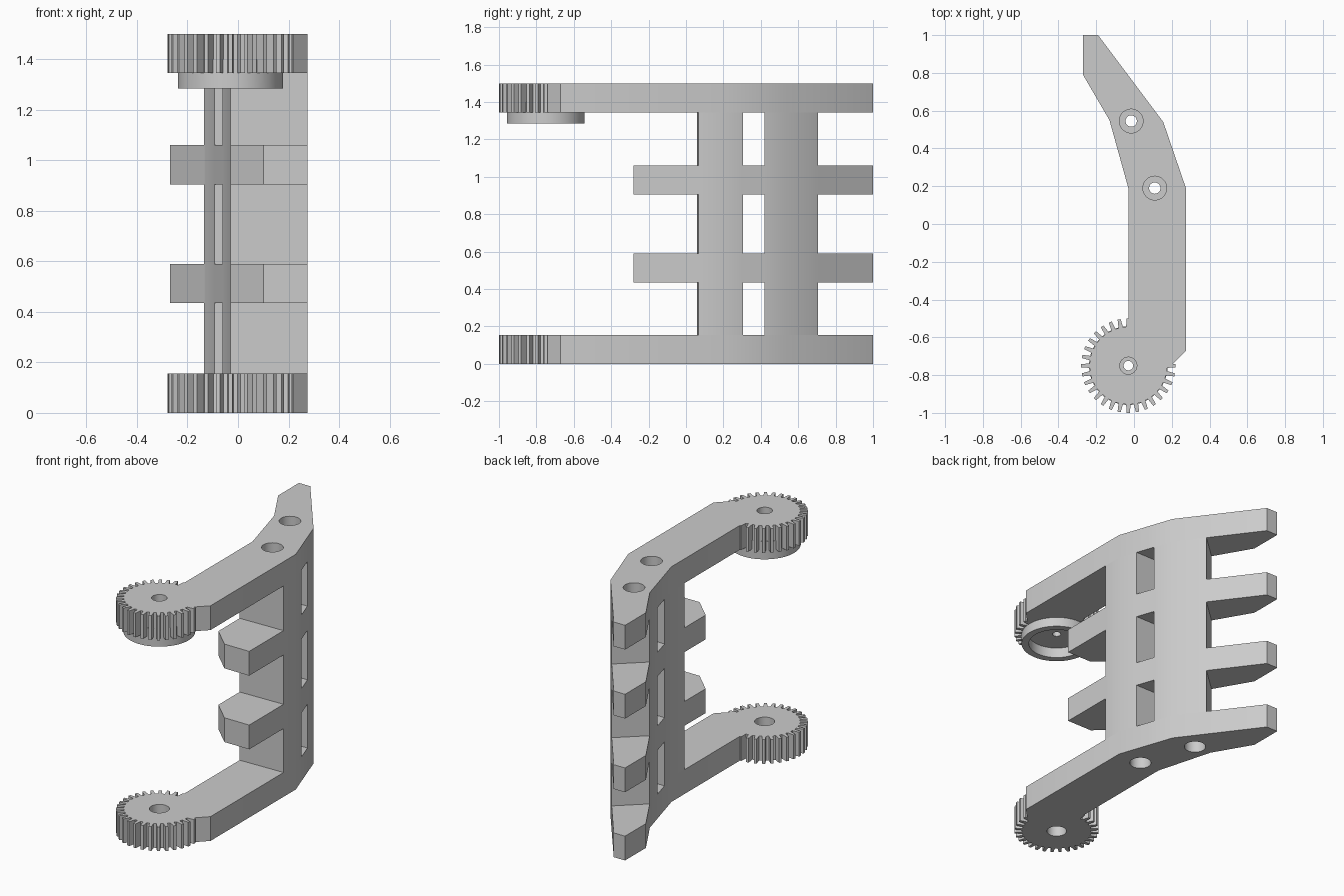
import bpy, bmesh, math
from math import cos, sin, pi

if "Cube" in bpy.data.objects:
    bpy.data.objects.remove(bpy.data.objects["Cube"], do_unlink=True)

grey = bpy.data.materials.new("light_grey")
grey.use_nodes = True
grey.diffuse_color = (0.6, 0.6, 0.6, 1)
grey.node_tree.nodes["Principled BSDF"].inputs["Base Color"].default_value = (0.6, 0.6, 0.6, 1)


def prism(name, points, z0, z1):
    """Extrude a flat outline from z0 to z1."""
    bm = bmesh.new()
    base = bm.faces.new([bm.verts.new((x, y, z0)) for x, y in points])
    top = bmesh.ops.extrude_face_region(bm, geom=[base])["geom"]
    for v in top:
        if isinstance(v, bmesh.types.BMVert):
            v.co.z = z1
    bmesh.ops.recalc_face_normals(bm, faces=bm.faces)
    mesh = bpy.data.meshes.new(name)
    bm.to_mesh(mesh)
    bm.free()
    mesh.materials.append(grey)
    obj = bpy.data.objects.new(name, mesh)
    bpy.context.collection.objects.link(obj)
    return obj


def disc(name, centre, radius, z0, z1, sides=40):
    cx, cy = centre
    ring = [(cx + radius * cos(2 * pi * i / sides), cy + radius * sin(2 * pi * i / sides))
            for i in range(sides)]
    return prism(name, ring, z0, z1)


def combine(obj, tool, operation):
    """Apply an exact boolean and delete the tool."""
    mod = obj.modifiers.new("combine", "BOOLEAN")
    mod.operation, mod.solver, mod.object = operation, "EXACT", tool
    bpy.context.view_layer.objects.active = obj
    bpy.ops.object.modifier_apply(modifier=mod.name)
    bpy.data.objects.remove(tool, do_unlink=True)


def cut(obj, tool):
    combine(obj, tool, "DIFFERENCE")


HEIGHT, ARM = 1.5, 0.155
LOW, HIGH = ARM, HEIGHT - ARM
PIVOT = (-0.03, -0.75)
BOLTS = [(0.11, 0.19), (-0.015, 0.545)]
# Bent rear part shared by the arms and the ribs
BEND = [(0.275, 0.19), (0.155, 0.54), (-0.19, 1), (-0.27, 1),
        (-0.27, 0.79), (-0.13, 0.55), (-0.03, 0.19)]


def gear_outline(teeth=32, root=0.205, tip=0.25):
    points = []
    for i in range(teeth):
        for offset, r in ((-0.3, root), (-0.17, tip), (0.17, tip), (0.3, root)):
            a = 2 * pi * (i + offset) / teeth
            points.append((PIVOT[0] + r * cos(a), PIVOT[1] + r * sin(a)))
    return points


def make_arm(name, z0, z1):
    """Bent arm ending in a toothed wheel."""
    arm = prism(name, BEND + [PIVOT, (0.1, -0.8), (0.2, -0.745), (0.275, -0.67)], z0, z1)
    combine(arm, prism("gear", gear_outline(), z0, z1), "UNION")
    return arm


# Lower arm: plain bore, bolt heads recessed from below
lower_arm = make_arm("lower_arm", 0, LOW)
cut(lower_arm, disc("bore", PIVOT, 0.058, -0.1, 0.3))
for bolt in BOLTS:
    cut(lower_arm, disc("bolt_hole", bolt, 0.03, -0.1, 0.3))
    cut(lower_arm, disc("bolt_head", bolt, 0.063, -0.1, 0.1))

# Upper arm: hollow hub below, stepped bore, bolt heads recessed from above
upper_arm = make_arm("upper_arm", HIGH, HEIGHT)
combine(upper_arm, disc("hub", PIVOT, 0.208, 1.285, 1.4, 64), "UNION")
cut(upper_arm, disc("hub_recess", PIVOT, 0.165, 1.2, 1.35, 64))
cut(upper_arm, disc("bore", PIVOT, 0.025, 1.2, 1.6))
cut(upper_arm, disc("bore_step", PIVOT, 0.045, 1.4, 1.6))
for bolt in BOLTS:
    cut(upper_arm, disc("bolt_hole", bolt, 0.03, 1.2, 1.6))
    cut(upper_arm, disc("bolt_head", bolt, 0.063, 1.4, 1.6))

# Rib frame: two ribs joined by two columns, cut from one solid
rib_frame = prism("rib_frame", BEND + [(-0.03, -0.155), (0.1, -0.28), (0.275, -0.28)], LOW, HIGH)
for z0, z1 in ((0.1, 0.435), (0.59, 0.905), (1.06, 1.4)):
    cut(rib_frame, prism("window", [(-1, 0.305), (1, 0.305), (1, 0.42), (-1, 0.42)], z0, z1))
    cut(rib_frame, prism("front_gap", [(-1, -1), (1, -1), (1, 0.085), (-1, 0.035)], z0, z1))
    cut(rib_frame, prism("rear_gap", [(0.43, 1.067), (0.43, 1.5), (-1, 1.5), (-1, -0.228)], z0, z1))
for bolt in BOLTS:
    cut(rib_frame, disc("bolt_hole", bolt, 0.03, 0, HEIGHT))

# Smooth the shallow bends, keep the real edges sharp
for obj in (lower_arm, upper_arm, rib_frame):
    bpy.ops.object.select_all(action="DESELECT")
    obj.select_set(True)
    bpy.context.view_layer.objects.active = obj
    bpy.ops.object.shade_smooth_by_angle(angle=math.radians(30))
